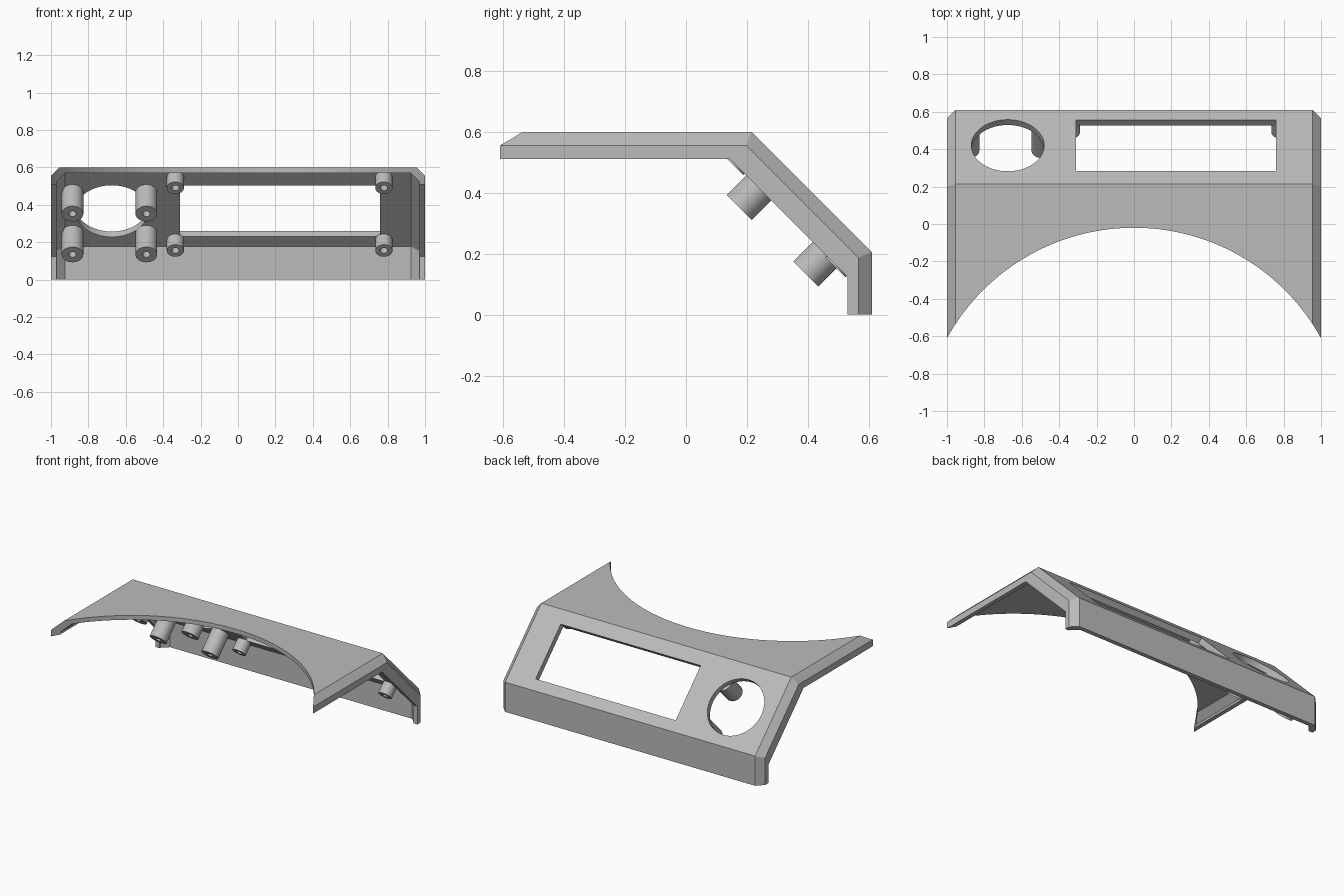
import bpy, bmesh, math
from mathutils import Matrix, Vector

cube = bpy.data.objects.get("Cube")
if cube:
    bpy.data.objects.remove(cube)

grey = bpy.data.materials.new("plain grey")
grey.use_nodes = True
colour = (0.5, 0.5, 0.5, 1)
grey.diffuse_color = colour
grey.node_tree.nodes["Principled BSDF"].inputs["Base Color"].default_value = colour

SLOPE = 0.815                       # y + z on the outer sloped face
TILT = Matrix.Rotation(-math.pi / 4, 4, 'X')


def on_slope(x, y):
    """Frame on the sloped face, with local z pointing outward."""
    return Matrix.Translation((x, y, SLOPE - y)) @ TILT


def make_object(name, bm):
    bmesh.ops.recalc_face_normals(bm, faces=bm.faces)
    mesh = bpy.data.meshes.new(name)
    bm.to_mesh(mesh)
    bm.free()
    mesh.materials.append(grey)
    obj = bpy.data.objects.new(name, mesh)
    bpy.context.collection.objects.link(obj)
    return obj


def smooth(obj):
    bpy.ops.object.select_all(action='DESELECT')
    obj.select_set(True)
    bpy.context.view_layer.objects.active = obj
    bpy.ops.object.shade_smooth_by_angle(angle=math.radians(30))


def cylinder(bm, radius, depth, segments, matrix):
    bmesh.ops.create_cone(bm, cap_ends=True, segments=segments, radius1=radius,
                          radius2=radius, depth=depth, matrix=matrix)


# Bent shell: a section of (x, top z, slope y + z, back y) swept down the bend
half = [(1.0, 0.51, 0.655, 0.53), (1.0, 0.555, 0.752, 0.565),
        (0.955, 0.6, SLOPE, 0.61)]
inner = [(0.925, 0.57, 0.758, 0.58), (0.97, 0.525, 0.69, 0.538),
         (0.97, 0.51, 0.655, 0.53)]


def mirrored(points):
    return [(-p[0], *p[1:]) for p in reversed(points)]


section = half + mirrored(half) + mirrored(inner) + inner
bm = bmesh.new()
rings = []
for x, top, slope, back in section:
    path = [(-0.7, top), (slope - top, top), (back, slope - back), (back, 0)]
    rings.append([bm.verts.new((x, y, z)) for y, z in path])
count = len(rings)
for i in range(count):
    a, b = rings[i], rings[(i + 1) % count]
    for j in range(3):
        bm.faces.new((a[j], a[j + 1], b[j + 1], b[j]))
# End caps, as quads across the mirrored section
for j in (0, 3):
    end = [r[j] for r in rings]
    for i in range(5):
        bm.faces.new((end[i], end[i + 1], end[(-i - 2) % count], end[-i - 1])
                     ) if i < 2 else None
    bm.faces.new((end[2], end[3], end[8], end[9]))
    for i in (3, 4):
        bm.faces.new((end[i], end[i + 1], end[10 - i], end[11 - i]))
shell = make_object("panel_shell", bm)

# Cutters: front arc, round opening and rectangular window
bm = bmesh.new()
cylinder(bm, 1.142, 2, 160, Matrix.Translation((0, -1.162, 0.5)))
arc_cutter = make_object("arc_cutter", bm)

bm = bmesh.new()
cylinder(bm, 0.195, 0.24, 64, on_slope(-0.675, 0.42))
round_cutter = make_object("round_cutter", bm)

bm = bmesh.new()
bmesh.ops.create_cube(bm, size=1, matrix=on_slope(0.225, 0.419)
                      @ Matrix.Diagonal((1.07, 0.387, 0.24, 1)))
window_cutter = make_object("window_cutter", bm)

bpy.context.view_layer.objects.active = shell
for cutter in (arc_cutter, round_cutter, window_cutter):
    mod = shell.modifiers.new("cut", 'BOOLEAN')
    mod.operation = 'DIFFERENCE'
    mod.solver = 'EXACT'
    mod.object = cutter
    bpy.ops.object.modifier_apply(modifier=mod.name)
    bpy.data.objects.remove(cutter)
smooth(shell)


# Hollow screw posts hanging under the sloped face
def post(name, x, y, radius, end):
    bm = bmesh.new()
    frame = on_slope(x, y)
    loops = []
    for r, depth in ((radius, 0.036), (radius, end), (0.02, end), (0.02, 0.036)):
        loops.append([bm.verts.new(frame @ Vector((r * math.cos(t), r * math.sin(t), -depth)))
                      for t in (k * math.tau / 32 for k in range(32))])
    for i in range(4):
        a, b = loops[i], loops[(i + 1) % 4]
        for k in range(32):
            n = (k + 1) % 32
            bm.faces.new((a[k], a[n], b[n], b[k]))
    smooth(make_object(name, bm))


for side, x in (("right", -0.885), ("left", -0.49)):
    for level, y in (("upper", 0.319), ("lower", 0.537)):
        post(f"round_opening_post_{level}_{side}", x, y, 0.058, 0.204)
for side, x in (("right", -0.335), ("left", 0.78)):
    for level, y in (("upper", 0.24), ("lower", 0.575)):
        post(f"window_post_{level}_{side}", x, y, 0.046, 0.12)
